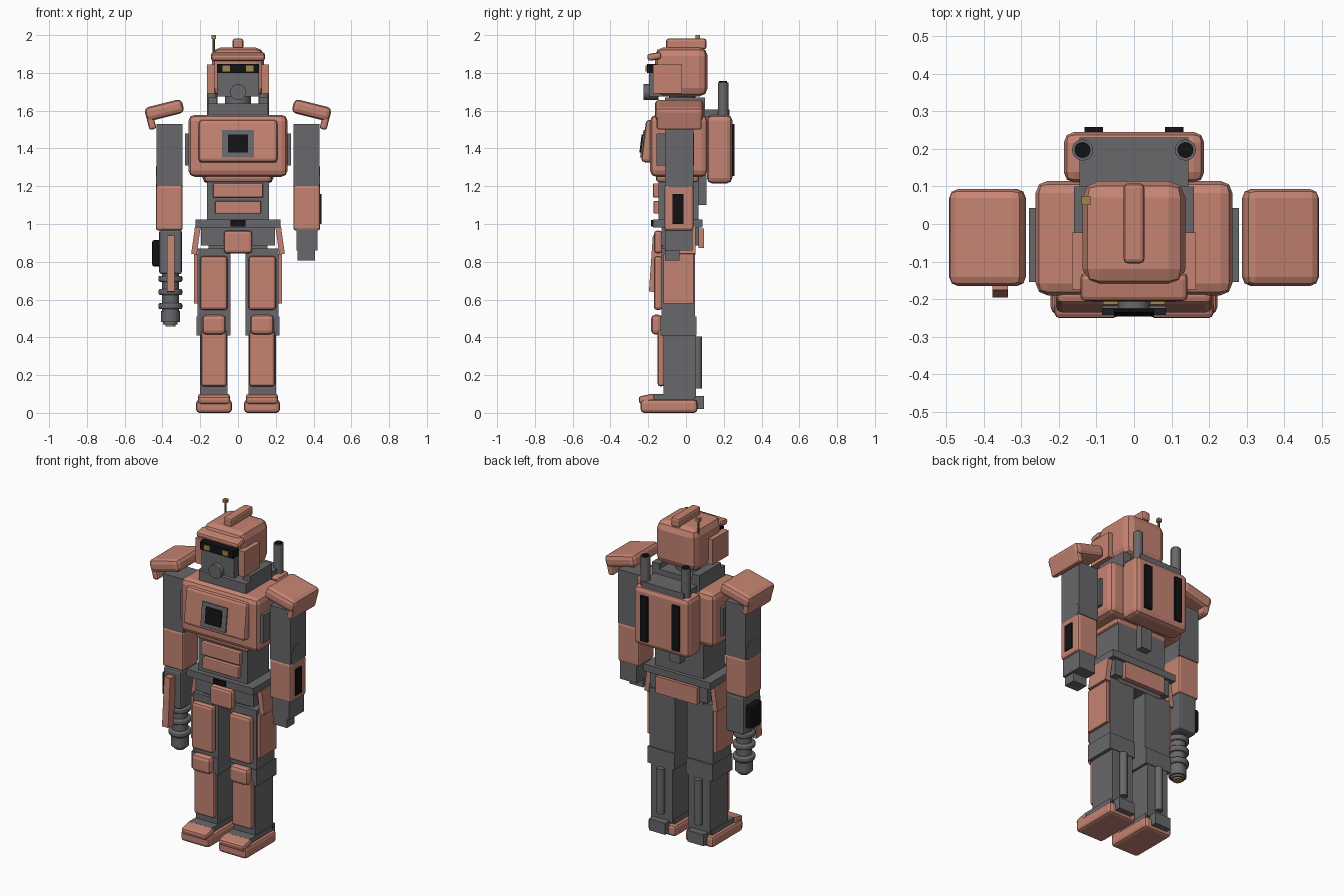
import bpy, math
from mathutils import Euler


def mat(name, col):
    m = bpy.data.materials.new(name)
    m.diffuse_color = (*col, 1)
    return m


COPPER = mat("copper", (0.56, 0.23, 0.17))
GREY = mat("dark_grey", (0.14, 0.14, 0.15))
BLACK = mat("black", (0.006, 0.006, 0.008))
GOLD = mat("gold", (0.35, 0.24, 0.07))


def finish(name, ob, m, bevel=0, seg=2):
    ob.name = name
    ob.data.materials.append(m)
    if bevel:
        b = ob.modifiers.new("bevel", 'BEVEL')
        b.width, b.segments, b.limit_method = bevel, seg, 'ANGLE'
    return ob


def box(name, x, y, z, m=GREY, bevel=0, rot=(0, 0, 0)):
    """Box from (min, max) ranges, turned about its centre."""
    bpy.ops.mesh.primitive_cube_add(size=1)
    ob = bpy.context.object
    s = [r[1] - r[0] for r in (x, y, z)]
    for v in ob.data.vertices:
        v.co = [v.co[i] * s[i] for i in range(3)]
    ob.location = [(r[0] + r[1]) / 2 for r in (x, y, z)]
    ob.rotation_euler = Euler([math.radians(a) for a in rot])
    return finish(name, ob, m, bevel)


def cyl(name, r, depth, loc, m=GREY, axis='Z', n=24, bevel=0):
    rot = {'Z': (0, 0, 0), 'X': (0, math.pi / 2, 0), 'Y': (math.pi / 2, 0, 0)}[axis]
    bpy.ops.mesh.primitive_cylinder_add(vertices=n, radius=r, depth=depth, location=loc, rotation=rot)
    ob = bpy.context.object
    bpy.ops.object.shade_smooth_by_angle(angle=math.radians(35))
    return finish(name, ob, m, bevel)


def sx(s, a, b):
    return (a, b) if s > 0 else (-b, -a)


def mid(w):
    return (-w, w)


# paired parts: legs, upper arms, shoulders, small side details
for s, side in ((1, "left"), (-1, "right")):
    def pbox(name, x, *args, **kw):
        return box(f"{side}_{name}", sx(s, *x), *args, **kw)

    # foot
    pbox("foot", (0.032, 0.222), (-0.24, 0.06), (0, 0.07), COPPER, 0.018)
    pbox("toe_cap", (0.042, 0.212), (-0.25, -0.165), (0.052, 0.095), COPPER, 0.014, rot=(12, 0, 0))
    pbox("instep", (0.05, 0.205), (-0.18, 0.04), (0.06, 0.1), GREY)
    pbox("heel", (0.075, 0.185), (0.03, 0.095), (0.02, 0.09), GREY)
    # shin and calf
    pbox("shin", (0.055, 0.2), (-0.12, 0.052), (0.08, 0.43))
    pbox("shin_plate", (0.06, 0.195), (-0.15, -0.115), (0.14, 0.44), COPPER, 0.014)
    cyl(f"{side}_calf_piston", 0.023, 0.275, (s * 0.127, 0.062, 0.267), n=16)
    # knee
    pbox("knee", (0.04, 0.22), (-0.135, 0.056), (0.41, 0.51))
    pbox("knee_cap", (0.065, 0.19), (-0.185, -0.125), (0.415, 0.52), COPPER, 0.022)
    # thigh
    pbox("thigh", (0.04, 0.215), (-0.13, 0.048), (0.5, 0.87))
    pbox("thigh_plate", (0.055, 0.2), (-0.17, -0.125), (0.545, 0.83), COPPER, 0.016)
    pbox("thigh_side_plate", (0.21, 0.233), (-0.12, 0.04), (0.58, 0.84), COPPER)
    pbox("hip_plate", (0.208, 0.238), (-0.1, 0.05), (0.84, 0.985), COPPER, rot=(0, -s * 8, 0))
    # torso side vent and collar side wall
    pbox("side_vent", (0.255, 0.28), (-0.155, 0.042), (1.31, 1.48))
    pbox("collar_wall", (0.11, 0.16), (-0.11, 0.1), (1.58, 1.67))
    # arm
    pbox("upper_arm", (0.295, 0.432), (-0.11, 0.04), (1.2, 1.53))
    cyl(f"{side}_elbow", 0.07, 0.14, (s * 0.364, -0.035, 1.235), axis='X')
    pbox("forearm", (0.293, 0.435), (-0.115, 0.04), (0.965, 1.205), COPPER, 0.014)
    # shoulder pad with hanging lip
    pbox("shoulder_pad", (0.288, 0.492), (-0.165, 0.093), (1.565, 1.64), COPPER, 0.024, rot=(0, s * 14, 0))
    pbox("shoulder_lip", (0.441, 0.479), (-0.155, 0.083), (1.5, 1.585), COPPER, 0.012, rot=(0, s * 14, 0))
    # head side, eye, backpack details
    pbox("ear_plate", (0.125, 0.165), (-0.175, -0.022), (1.69, 1.845), COPPER)
    pbox("eye", (0.042, 0.082), (-0.214, -0.2), (1.808, 1.838), GOLD)
    pbox("pack_vent", (0.083, 0.132), (0.235, 0.258), (1.255, 1.53), BLACK)
    cyl(f"{side}_exhaust", 0.028, 0.18, (s * 0.137, 0.197, 1.66))
    cyl(f"{side}_exhaust_mouth", 0.021, 0.012, (s * 0.137, 0.197, 1.75), BLACK)

# pelvis and belt
box("pelvis", mid(0.195), (-0.13, 0.07), (0.885, 0.985))
box("lower_pelvis", mid(0.155), (-0.11, 0.05), (0.86, 0.89))
box("belt", mid(0.225), (-0.175, 0.088), (0.982, 1.025))
box("buckle", mid(0.04), (-0.185, -0.17), (0.988, 1.02), BLACK)
box("groin_plate", mid(0.075), (-0.17, -0.125), (0.845, 0.965), COPPER, 0.016)
box("rear_plate", mid(0.14), (0.065, 0.095), (0.872, 0.975), COPPER)

# abdomen
box("abdomen", mid(0.165), (-0.145, 0.065), (1.02, 1.26))
box("upper_belly_plate", mid(0.132), (-0.175, -0.14), (1.14, 1.215), COPPER, 0.006)
box("lower_belly_plate", mid(0.122), (-0.172, -0.14), (1.055, 1.122), COPPER, 0.006)
box("spine", mid(0.035), (0.05, 0.108), (1.1, 1.26))

# chest with tilted front plate and core
box("chest_underside", mid(0.18), (-0.16, 0.07), (1.22, 1.28), COPPER, 0.02)
box("chest", mid(0.262), (-0.19, 0.115), (1.25, 1.578), COPPER, 0.032)
box("chest_plate", mid(0.208), (-0.225, -0.165), (1.325, 1.55), COPPER, 0.018, rot=(-7, 0, 0))
box("core_frame", mid(0.085), (-0.234, -0.19), (1.35, 1.495), rot=(-7, 0, 0))
box("core", mid(0.053), (-0.241, -0.19), (1.375, 1.472), BLACK, rot=(-7, 0, 0))

# backpack
box("backpack", mid(0.187), (0.11, 0.245), (1.215, 1.577), COPPER, 0.028)
box("pack_top", mid(0.145), (0.09, 0.23), (1.56, 1.605))

# neck and head
box("collar", mid(0.16), (-0.15, 0.1), (1.57, 1.638))
cyl("neck", 0.07, 0.1, (0, -0.02, 1.65))
box("head", mid(0.137), (-0.165, 0.115), (1.675, 1.935), COPPER, 0.045)
box("face_mask", mid(0.11), (-0.195, -0.12), (1.675, 1.81))
box("visor", mid(0.112), (-0.207, -0.12), (1.8, 1.847), BLACK)
cyl("mouth_filter", 0.042, 0.08, (0, -0.185, 1.698), axis='Y')
box("brow", mid(0.143), (-0.205, -0.13), (1.868, 1.905), COPPER, 0.014, rot=(10, 0, 0))
box("crest", mid(0.028), (-0.105, 0.108), (1.925, 1.982), COPPER, 0.012)
cyl("antenna", 0.007, 0.15, (-0.128, 0.062, 1.915), n=8)
box("antenna_tip", (-0.14, -0.116), (0.05, 0.074), (1.98, 2.0), GOLD)

# left hand and forearm panel
box("forearm_panel", (0.43, 0.443), (-0.072, -0.013), (1.0, 1.16), BLACK)
box("hand", (0.31, 0.422), (-0.11, 0.035), (0.86, 0.97))
box("fingers", (0.315, 0.408), (-0.11, -0.035), (0.808, 0.865))

# right arm cannon
CX, CY = -0.358, -0.05
box("cannon_housing", (-0.417, -0.297), (-0.13, 0.04), (0.735, 0.97), bevel=0.012)
box("cannon_magazine", (-0.455, -0.41), (-0.09, 0.02), (0.775, 0.915), BLACK, 0.012)
box("cannon_strip", (-0.377, -0.336), (-0.186, -0.132), (0.64, 0.937), COPPER, rot=(-4, 0, 0))
cyl("cannon_barrel", 0.045, 0.26, (CX, CY, 0.62))
for i, z in enumerate((0.71, 0.64, 0.565)):
    cyl(f"cannon_ring_{i + 1}", 0.063, 0.032, (CX, CY, z), bevel=0.008)
cyl("cannon_muzzle", 0.05, 0.06, (CX, CY, 0.51))
cyl("cannon_nozzle", 0.038, 0.03, (CX, CY, 0.483))
cyl("cannon_tip", 0.027, 0.02, (CX, CY, 0.468), GOLD)
